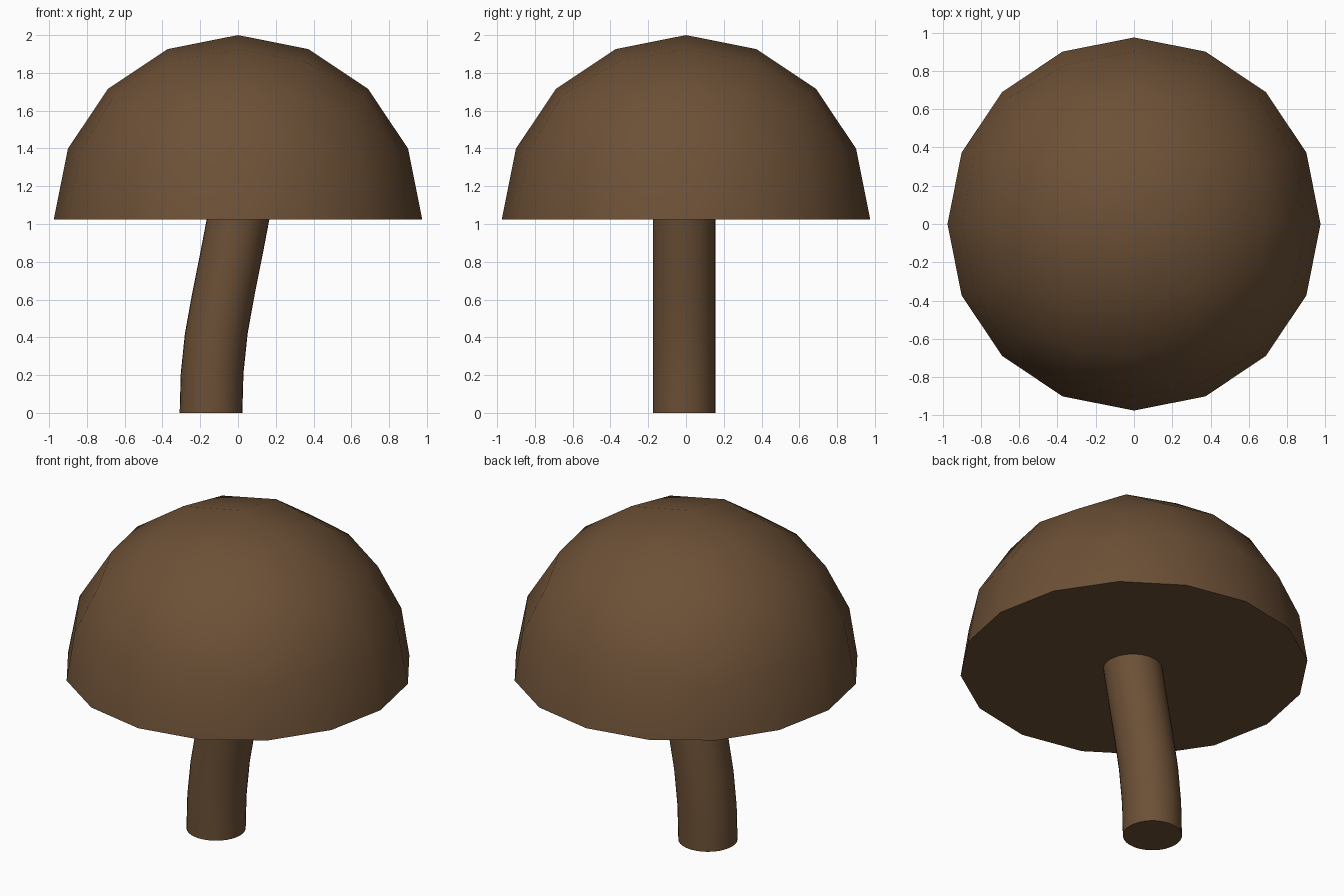
import bpy, bmesh, math
from mathutils import Vector

if "Cube" in bpy.data.objects:
    bpy.data.objects.remove(bpy.data.objects["Cube"])

brown = bpy.data.materials.new("brown")
brown.diffuse_color = (0.15, 0.08, 0.037, 1)
brown.use_nodes = True
brown.node_tree.nodes["Principled BSDF"].inputs["Base Color"].default_value = brown.diffuse_color


def finish(bm, name):
    bmesh.ops.recalc_face_normals(bm, faces=bm.faces)
    mesh = bpy.data.meshes.new(name)
    bm.to_mesh(mesh)
    bm.free()
    mesh.materials.append(brown)
    obj = bpy.data.objects.new(name, mesh)
    bpy.context.collection.objects.link(obj)
    bpy.ops.object.select_all(action='DESELECT')
    obj.select_set(True)
    bpy.context.view_layer.objects.active = obj
    bpy.ops.object.shade_smooth_by_angle(angle=math.radians(40))
    return obj


# Cap: upper half of a cube-based sphere, closed by a flat underside
R, BASE = 0.975, 1.025
bm = bmesh.new()
bmesh.ops.create_cube(bm, size=2)
for _ in range(2):
    for v in bm.verts:
        v.co.normalize()
    bmesh.ops.subdivide_edges(bm, edges=bm.edges[:], cuts=1, use_grid_fill=True)
for v in bm.verts:
    v.co = v.co.normalized() * R
bmesh.ops.delete(bm, geom=[v for v in bm.verts if v.co.z < -0.01], context='VERTS')
bmesh.ops.holes_fill(bm, edges=[e for e in bm.edges if e.is_boundary], sides=0)
bmesh.ops.translate(bm, verts=bm.verts, vec=(0, 0, BASE))
finish(bm, "cap")

# Stem: level circular sections stacked along a gentle bend
SIDES, RADIUS = 32, 0.166
path = [(-0.143, 0), (-0.137, 0.21), (-0.115, 0.42), (-0.079, 0.62), (-0.037, 0.83), (0.001, 1.03)]
bm = bmesh.new()
rings = []
for x, z in path:
    rings.append([bm.verts.new(Vector((x + RADIUS * math.cos(a), -0.01 + RADIUS * math.sin(a), z)))
                  for a in (2 * math.pi * i / SIDES for i in range(SIDES))])
for lo, hi in zip(rings, rings[1:]):
    for i in range(SIDES):
        j = (i + 1) % SIDES
        bm.faces.new((lo[i], lo[j], hi[j], hi[i]))
bm.faces.new(rings[0][::-1])
bm.faces.new(rings[-1])
finish(bm, "stem")
